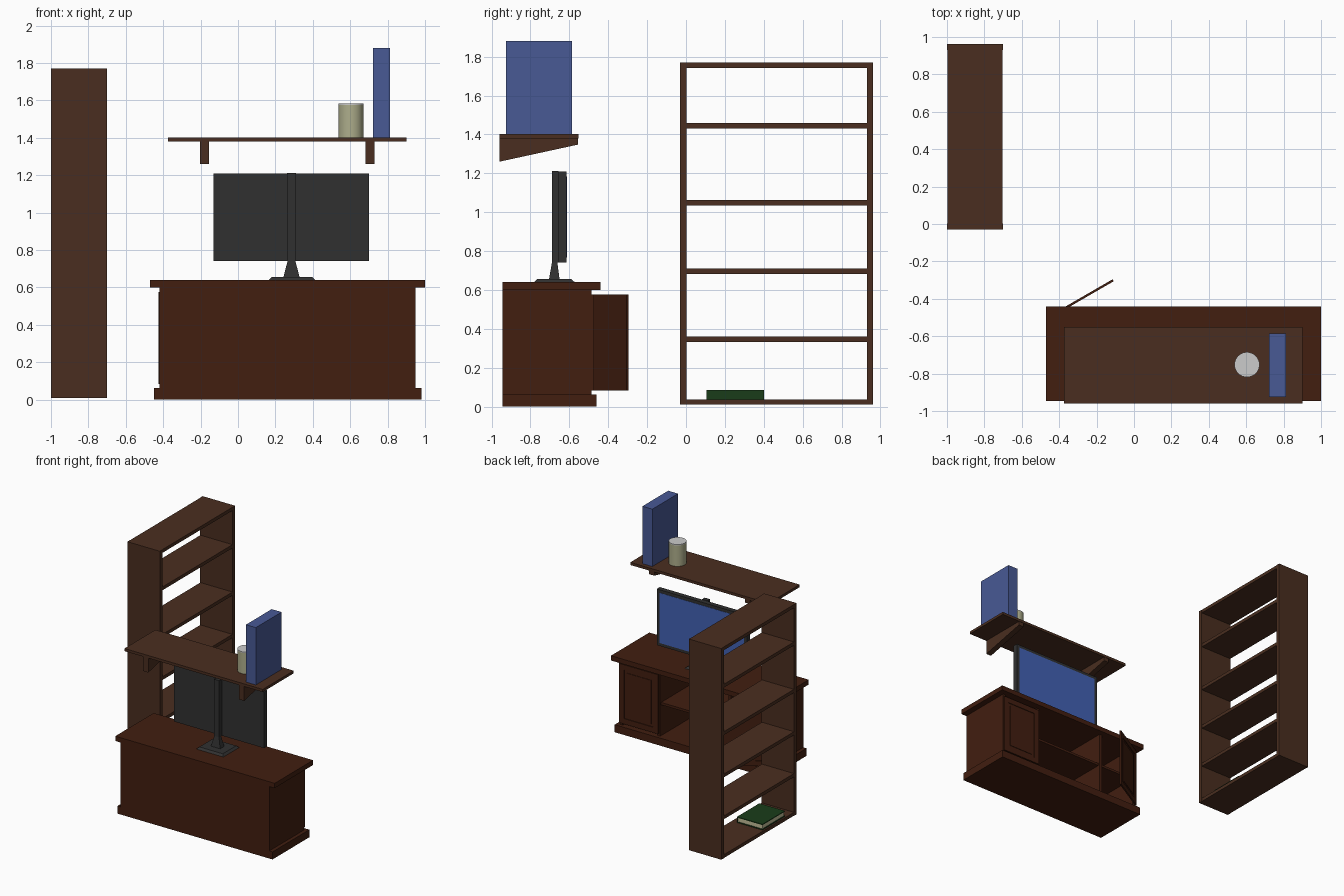
import bpy, bmesh, math
from mathutils import Matrix

if "Cube" in bpy.data.objects:
    bpy.data.objects.remove(bpy.data.objects["Cube"])


def material(name, rgb):
    m = bpy.data.materials.new(name)
    m.diffuse_color = (*rgb, 1)
    m.use_nodes = True
    m.node_tree.nodes["Principled BSDF"].inputs["Base Color"].default_value = m.diffuse_color
    return m


walnut = material("walnut", (0.068, 0.027, 0.014))
mahogany = material("mahogany", (0.054, 0.013, 0.005))
black = material("black_plastic", (0.03, 0.03, 0.03))
screen_blue = material("screen_blue", (0.055, 0.12, 0.45))
book_blue = material("book_blue", (0.065, 0.10, 0.30))
book_green = material("book_green", (0.01, 0.045, 0.01))
paper = material("paper", (0.55, 0.52, 0.32))
cream = material("cream", (0.42, 0.42, 0.26))


def finish(name, bm, mat):
    bmesh.ops.recalc_face_normals(bm, faces=bm.faces)
    me = bpy.data.meshes.new(name)
    bm.to_mesh(me)
    bm.free()
    ob = bpy.data.objects.new(name, me)
    bpy.context.collection.objects.link(ob)
    if mat:
        me.materials.append(mat)
    return ob


def boxes(name, mat, *spans):
    """One object from boxes given as x0, x1, y0, y1, z0, z1."""
    bm = bmesh.new()
    for x0, x1, y0, y1, z0, z1 in spans:
        m = Matrix.Translation(((x0 + x1) / 2, (y0 + y1) / 2, (z0 + z1) / 2))
        bmesh.ops.create_cube(bm, size=1, matrix=m @ Matrix.Diagonal((x1 - x0, y1 - y0, z1 - z0, 1)))
    return finish(name, bm, mat)


def frustum(name, mat, bottom, top):
    """Tapered block between two rectangles given as x0, x1, y0, y1, z."""
    bm = bmesh.new()
    rings = []
    for x0, x1, y0, y1, z in (bottom, top):
        rings.append([bm.verts.new((x, y, z)) for x, y in ((x0, y0), (x1, y0), (x1, y1), (x0, y1))])
    a, b = rings
    bm.faces.new(a)
    bm.faces.new(b)
    for i in range(4):
        j = (i + 1) % 4
        bm.faces.new((a[i], a[j], b[j], b[i]))
    return finish(name, bm, mat)


def cylinder(name, mat, x, y, r, z0, z1):
    bm = bmesh.new()
    bmesh.ops.create_cone(bm, cap_ends=True, segments=32, radius1=r, radius2=r, depth=z1 - z0,
                          matrix=Matrix.Translation((x, y, (z0 + z1) / 2)))
    for f in bm.faces:
        f.smooth = len(f.verts) == 4
    for e in bm.edges:
        e.smooth = e.calc_face_angle(0) < 0.6
    return finish(name, bm, mat)


# Open bookcase
for side, y in (("near", -0.03), ("far", 0.93)):
    boxes(f"bookcase_{side}_side", walnut, (-1, -0.70, y, y + 0.033, 0.01, 1.77))
for i, z in enumerate((0.01, 0.333, 0.682, 1.035, 1.43, 1.742)):
    boxes(f"bookcase_shelf_{i}", walnut, (-0.998, -0.702, 0.002, 0.931, z, z + 0.028))

# Book lying on the bottom shelf
boxes("green_book_cover", book_green,
      (-0.985, -0.75, 0.105, 0.40, 0.038, 0.045),
      (-0.985, -0.75, 0.105, 0.40, 0.079, 0.086),
      (-0.757, -0.75, 0.105, 0.40, 0.045, 0.079))
boxes("green_book_pages", paper, (-0.98, -0.757, 0.11, 0.395, 0.045, 0.079))

# Cabinet shell, opening towards +y
boxes("cabinet_top", mahogany, (-0.47, 1.0, -0.945, -0.44, 0.60, 0.64))
boxes("cabinet_base", mahogany, (-0.45, 0.98, -0.945, -0.46, 0, 0.063))
boxes("cabinet_back", mahogany, (-0.42, 0.95, -0.945, -0.925, 0.063, 0.60))
for name, x in (("left_side", -0.42), ("right_side", 0.925), ("left_divider", -0.075), ("right_divider", 0.58)):
    boxes("cabinet_" + name, mahogany, (x, x + 0.025, -0.925, -0.487, 0.063, 0.60))
for name, x0, x1 in (("left", -0.395, -0.075), ("middle", -0.05, 0.58), ("right", 0.605, 0.925)):
    boxes(f"cabinet_{name}_shelf", mahogany, (x0, x1, -0.925, -0.50, 0.32, 0.34))


# Framed doors: the left one stands ajar
def door(name, hinge_x, angle):
    w, t, z0, z1, s = 0.36, 0.012, 0.083, 0.577, 0.045
    ob = boxes(name, mahogany,
               (0, s, 0, t, z0, z1), (w - s, w, 0, t, z0, z1),
               (s, w - s, 0, t, z0, z0 + s), (s, w - s, 0, t, z1 - s, z1),
               (s, w - s, 0.002, 0.006, z0 + s, z1 - s),
               (s + 0.02, w - s - 0.02, 0.002, 0.010, z0 + s + 0.02, z1 - s - 0.02))
    ob.location = (hinge_x, -0.486, 0)
    ob.rotation_euler.z = angle


door("left_door_ajar", -0.42, math.radians(30))
door("right_door", 0.59, 0)

# Television
boxes("tv_panel", black, (-0.13, 0.70, -0.655, -0.615, 0.742, 1.21))
boxes("tv_screen", screen_blue, (-0.105, 0.675, -0.616, -0.613, 0.767, 1.185))
boxes("tv_column", black, (0.262, 0.31, -0.69, -0.655, 0.742, 1.213))
frustum("tv_neck", black, (0.242, 0.33, -0.705, -0.65, 0.652), (0.266, 0.306, -0.689, -0.662, 0.745))
frustum("tv_foot", black, (0.163, 0.413, -0.783, -0.572, 0.64), (0.18, 0.396, -0.766, -0.589, 0.656))

# Wall shelf with tapered brackets
boxes("wall_shelf", walnut, (-0.375, 0.90, -0.96, -0.552, 1.38, 1.402))
for side, x in (("left", -0.203), ("right", 0.681)):
    frustum(f"{side}_bracket", walnut, (x, x + 0.048, -0.96, -0.555, 1.26), (x, x + 0.048, -0.96, -0.555, 1.381))
    ob = bpy.data.objects[f"{side}_bracket"]
    for v in ob.data.vertices:
        if v.co.z < 1.3 and v.co.y > -0.7:
            v.co.z = 1.348

# Objects on the wall shelf
cylinder("tin_body", cream, 0.604, -0.752, 0.067, 1.402, 1.576)
cylinder("tin_lid", None, 0.604, -0.752, 0.067, 1.576, 1.584)
boxes("blue_book", book_blue, (0.721, 0.812, -0.925, -0.586, 1.402, 1.88))
